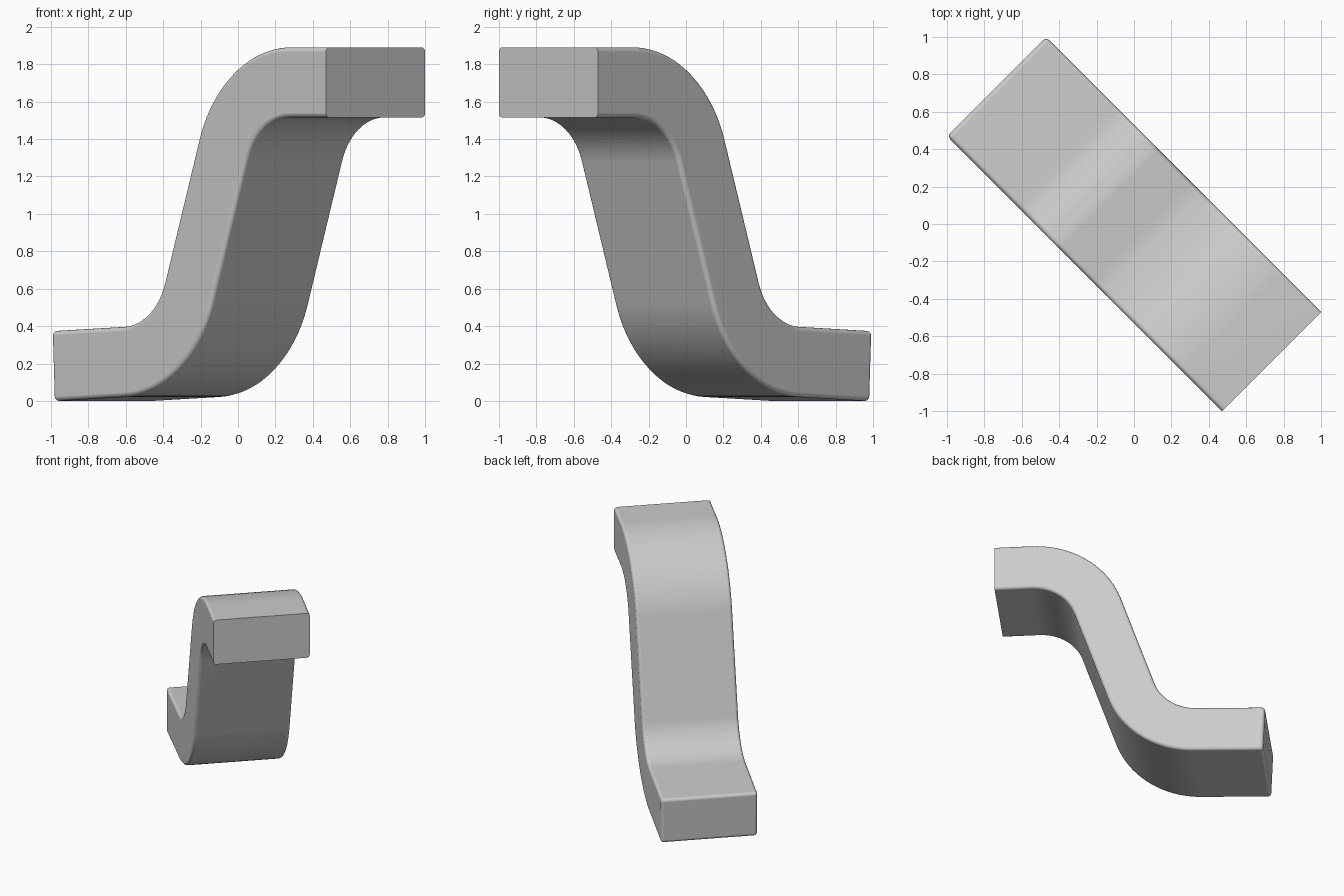
import bpy, bmesh, math
from mathutils import Vector, Matrix

if "Cube" in bpy.data.objects:
    bpy.data.objects.remove(bpy.data.objects["Cube"])

R_IN, R_OUT, WIDTH = 0.35, 0.725, 0.75
END_U, TILT, FOOT = 1.04, math.radians(2.4), 0.535
LOW, HIGH = Vector((-0.52, 0.75)), Vector((0.757, 1.17))   # bend centres
STEPS = 20

# Slope of the straight riser tangent to both bends
gap = HIGH - LOW
slope = math.pi / 2 + math.atan2(gap.y, gap.x) - math.acos((R_IN + R_OUT) / gap.length)


def normal(a):
    return Vector((math.sin(a), -math.cos(a)))


# Pairs of (upper, lower) outline points along the S-shaped profile
pairs = []
back = Vector((math.cos(TILT), math.sin(TILT))) * -FOOT
pairs.append((LOW + normal(TILT) * R_IN + back, LOW + normal(TILT) * R_OUT + back))
for i in range(STEPS + 1):
    n = normal(TILT + (slope - TILT) * i / STEPS)
    pairs.append((LOW + n * R_IN, LOW + n * R_OUT))
for i in range(STEPS + 1):
    n = normal(slope * (1 - i / STEPS))
    pairs.append((HIGH - n * R_OUT, HIGH - n * R_IN))
pairs.append((Vector((END_U, HIGH.y + R_OUT)), Vector((END_U, HIGH.y + R_IN))))

# Sweep a rectangular section through the profile
bm = bmesh.new()
h = WIDTH / 2
rings = []
for up, lo in pairs:
    corners = [(up.x, -h, up.y), (up.x, h, up.y), (lo.x, h, lo.y), (lo.x, -h, lo.y)]
    rings.append([bm.verts.new(c) for c in corners])
for a, b in zip(rings, rings[1:]):
    for k in range(4):
        j = (k + 1) % 4
        bm.faces.new((a[k], a[j], b[j], b[k]))
bm.faces.new(rings[0])
bm.faces.new(rings[-1])
bmesh.ops.recalc_face_normals(bm, faces=bm.faces)

# Round the long edges and the low end; the high end stays crisp
edges = [bm.edges.get((a[k], b[k])) for a, b in zip(rings, rings[1:]) for k in range(4)]
edges += [bm.edges.get((rings[0][k], rings[0][(k + 1) % 4])) for k in range(4)]
bmesh.ops.bevel(bm, geom=edges, offset=0.025, offset_type='OFFSET', segments=4,
                profile=0.5, affect='EDGES', clamp_overlap=True)

# Turn diagonally
bm.transform(Matrix.Rotation(-math.pi / 4, 4, 'Z'))
lowest = min(v.co.z for v in bm.verts)
bm.transform(Matrix.Translation((0, 0, -lowest)))

mesh = bpy.data.meshes.new("offset_bracket")
bm.to_mesh(mesh)
bm.free()
bracket = bpy.data.objects.new("offset_bracket", mesh)
bpy.context.collection.objects.link(bracket)

grey = bpy.data.materials.new("light grey")
grey.diffuse_color = (0.6, 0.6, 0.6, 1)
grey.use_nodes = True
grey.node_tree.nodes["Principled BSDF"].inputs["Base Color"].default_value = grey.diffuse_color
mesh.materials.append(grey)

bpy.context.view_layer.objects.active = bracket
bracket.select_set(True)
bpy.ops.object.shade_smooth_by_angle(angle=math.radians(35))
weighted = bracket.modifiers.new("even_shading", 'WEIGHTED_NORMAL')
weighted.keep_sharp = True
